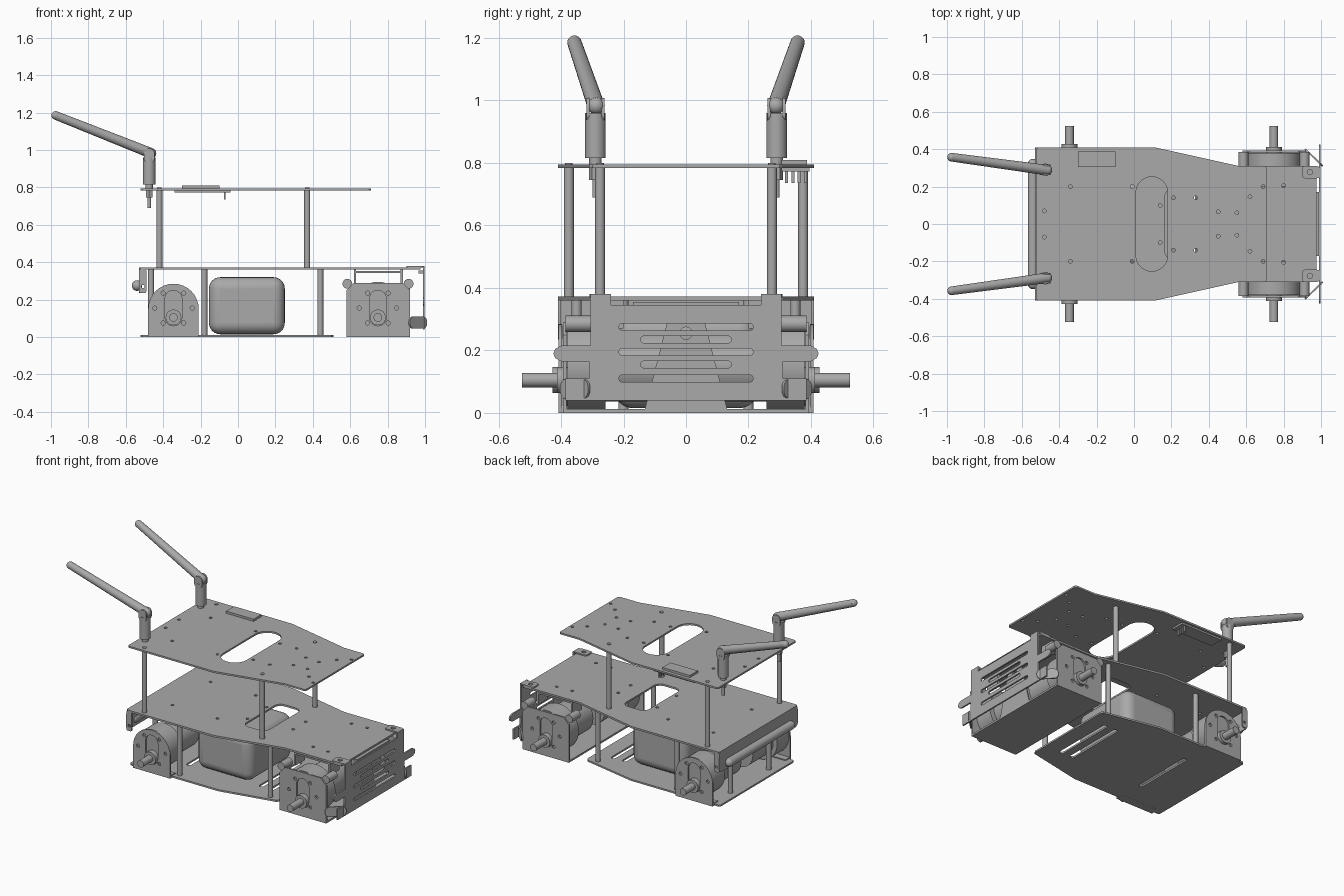
import bpy
from math import sin, cos, pi
from mathutils import Matrix, Vector

cube = bpy.data.objects.get("Cube")
if cube:
    bpy.data.objects.remove(cube, do_unlink=True)

grey = bpy.data.materials.new("plain grey")
grey.use_nodes = True
grey.diffuse_color = (0.4, 0.4, 0.4, 1)
grey.node_tree.nodes["Principled BSDF"].inputs["Base Color"].default_value = (0.4, 0.4, 0.4, 1)
made = []
SIDES = (("right", -1), ("left", 1))


def register(ob, name):
    ob.name = name
    ob.data.materials.clear()
    ob.data.materials.append(grey)
    made.append(ob)
    return ob


def rrect(cx, cy, w, h, r, n=6):
    """Rounded rectangle loop; a slot or circle when r is half the width."""
    pts = []
    for q, (sx, sy) in enumerate(((1, 1), (-1, 1), (-1, -1), (1, -1))):
        for i in range(n + 1):
            a = (q + i / n) * pi / 2
            pts.append((cx + sx * (w / 2 - r) + r * cos(a), cy + sy * (h / 2 - r) + r * sin(a)))
    return pts


def disc(cx, cy, r):
    return rrect(cx, cy, 2 * r, 2 * r, r, 3)


def mirrored(half):
    """Close an outline whose points lie on the positive second axis."""
    return half + [(a, -b) for a, b in reversed(half)]


AXES = {"z": ((1, 0, 0), (0, 1, 0), (0, 0, 1)),
        "y": ((1, 0, 0), (0, 0, 1), (0, -1, 0)),
        "x": ((0, 1, 0), (0, 0, 1), (1, 0, 0))}


def plate(name, loops, axis, at, thick):
    """Sheet with the first loop as outline and the rest as holes."""
    cu = bpy.data.curves.new(name, "CURVE")
    cu.dimensions = "2D"
    cu.fill_mode = "BOTH"
    cu.extrude = thick / 2
    for loop in loops:
        sp = cu.splines.new("POLY")
        sp.points.add(len(loop) - 1)
        for p, (a, b) in zip(sp.points, loop):
            p.co = (a, b, 0, 1)
        sp.use_cyclic_u = True
    tmp = bpy.data.objects.new(name, cu)
    bpy.context.collection.objects.link(tmp)
    dg = bpy.context.evaluated_depsgraph_get()
    me = bpy.data.meshes.new_from_object(tmp.evaluated_get(dg))
    bpy.data.objects.remove(tmp, do_unlink=True)
    m = Matrix(AXES[axis]).transposed().to_4x4()
    m.translation = Vector([at if c == axis else 0 for c in "xyz"])
    me.transform(m)
    ob = bpy.data.objects.new(name, me)
    bpy.context.collection.objects.link(ob)
    return register(ob, name)


def rod(name, a, b, r, r2=None, n=24):
    a, b = Vector(a), Vector(b)
    bpy.ops.mesh.primitive_cone_add(vertices=n, radius1=r, radius2=r if r2 is None else r2,
                                    depth=(b - a).length, location=(a + b) / 2)
    ob = bpy.context.object
    ob.rotation_euler = (b - a).to_track_quat("Z", "Y").to_euler()
    return register(ob, name)


def ball(name, p, r):
    bpy.ops.mesh.primitive_uv_sphere_add(segments=20, ring_count=10, radius=r, location=p)
    return register(bpy.context.object, name)


def box(name, lo, hi, bevel=0):
    lo, hi = Vector(lo), Vector(hi)
    bpy.ops.mesh.primitive_cube_add(size=1, location=(lo + hi) / 2)
    ob = bpy.context.object
    ob.scale = hi - lo
    bpy.ops.object.transform_apply(location=False, rotation=False)
    if bevel:
        m = ob.modifiers.new("round", "BEVEL")
        m.width, m.segments = bevel, 6
    return register(ob, name)


# Decks
def holes(spots, r=0.01):
    return [disc(x, s * y, r) for x, y in spots for s in (1, -1)]


top_spots = [(-.48, .07), (-.34, .2), (-.01, .2), (.21, .14), (.33, .14),
             (.45, .065), (.55, .06), (.62, .145), (.69, .2)]
plate("top_deck", [mirrored([(.71, .3), (.7, .31), (.56, .31), (.11, .41), (-.51, .41), (-.52, .4)]),
                   rrect(.095, 0, .17, .505, .085)] + holes(top_spots), "z", .79, .011)
plate("middle_deck", [mirrored([(.975, .31), (.56, .31), (.11, .41), (-.52, .41), (-.53, .4)]),
                      rrect(.25, 0, .17, .38, .045)]
      + holes([(.14, .1), (-.34, .2), (-.01, .2), (.69, .2), (.8, .205), (.45, .065)]), "z", .366, .012)
plate("bottom_deck", [mirrored([(.51, .3), (.5, .315), (.13, .39), (-.51, .39), (-.52, .38)])]
      + [rrect(x, 0, .03, .42, .015) for x in (.39, .31, -.22)], "z", .006, .011)

# Rear flap and tube
plate("rear_flap", [rrect(0, .3, .82, .13, .025)], "x", -.526, .008)
rod("rear_tube", (-.54, -.32, .275), (-.54, .32, .275), .028)

for side, s in SIDES:
    ball(side + "_rear_tube_end", (-.54, s * .32, .275), .028)
    plate(side + "_rear_tab", [rrect(-.51, .3, .04, .13, .012), disc(-.508, .27, .009)], "y", s * .405, .008)

    # Standoffs
    for i, (x, y) in enumerate(((-.42, .375), (.37, .275))):
        rod(f"{side}_upper_post_{i}", (x, s * y, .37), (x, s * y, .786), .016)
        rod(f"{side}_post_screw_{i}", (x, s * y, .79), (x, s * y, .8), .012)
    for i, (x, y) in enumerate(((-.18, .35), (.44, .29), (-.465, .2))):
        rod(f"{side}_lower_post_{i}", (x, s * y, .01), (x, s * y, .362), .016)

    # Antennas
    x, y = -.475, s * .29
    rod(side + "_antenna_stub", (x, y, .69), (x, y, .8), .01)
    rod(side + "_antenna_nut", (x, y, .745), (x, y, .785), .021, n=6)
    rod(side + "_antenna_neck", (x, y, .79), (x, y, .82), .02)
    rod(side + "_antenna_base", (x, y, .815), (x, y, .96), .033)
    for d in (-.024, .024):
        plate(side + "_antenna_fork", [rrect(x, .97, .056, .075, .024)], "y", y + d, .01)
    hinge, tip = (-.465, s * .288, .983), (-.975, s * .357, 1.185)
    rod(side + "_antenna_arm", hinge, tip, .028, .023)
    ball(side + "_antenna_hinge", hinge, .028)
    ball(side + "_antenna_tip", tip, .023)

    # Motors with gearboxes, mounts and shafts
    for place, x, y, r in (("rear", -.345, .403, .13), ("front", .748, .388, .145)):
        nm = f"{side}_{place}_"
        rod(nm + "gearbox", (x, s * (y - .13), .15), (x, s * (y - .008), .15), r, n=40)
        rod(nm + "motor", (x, s * .06, .15), (x, s * (y - .12), .15), r * .78, n=32)
        rod(nm + "collar", (x, s * (y - .02), .105), (x, s * (y + .025), .105), .042)
        rod(nm + "shaft", (x, s * y, .105), (x, s * .525, .105), .023)
        if place == "rear":
            outline = [(x + .135, 0), (x + .135, .15)]
            outline += [(x + .135 * cos(i * pi / 16), .15 + .135 * sin(i * pi / 16)) for i in range(1, 16)]
            outline += [(x - .135, .15), (x - .135, 0)]
            box(nm + "foot", (x - .135, s * y - .05 * (s > 0), .0), (x + .135, s * y + .05 * (s < 0), .018))
        else:
            outline = [(.58, 0), (.92, 0), (.92, .25), (.88, .29), (.62, .29), (.58, .25)]
        bolts = [disc(x + dx, z, .011) for dx, z in
                 ((-.1, .155), (.1, .155), (-.055, .235), (.055, .235), (-.055, .075), (.055, .075))]
        plate(nm + "mount", [outline, rrect(x, .155, .09, .19, .045)] + bolts, "y", s * y, .011)

    # Clamp blocks over the front motors
    for x in (.585, .912):
        rod(side + "_clamp_bolt", (x, s * .3, .285), (x, s * .385, .285), .026)
    for x in (.625, .875):
        box(side + "_clamp_leg", (x - .006, s * .25 - .05, .27), (x + .006, s * .25 + .05, .36))
    box(side + "_clamp_bar", (.62, s * .25 - .05, .343), (.88, s * .25 + .05, .353))

    # Bumper brackets and lower hooks
    plate(side + "_bumper_tab", [rrect(.945, s * .277, .09, .065, .012), disc(.94, s * .277, .014)], "z", .376, .009)
    hook = plate(side + "_bumper_hook", [rrect(0, .077, .13, .065, .03)], "x", 0, .009)
    hook.rotation_euler.z = s * .8
    hook.location = (.962, s * .355, 0)

# Front motor tray and centre support
box("front_tray", (.58, -.39, 0), (.92, .39, .012))
plate("front_support", [[(-.135, .0), (.135, 0), (.06, .29), (-.06, .29)], disc(0, .255, .02)], "x", .915, .008)

# Bumper with slits and side fingers
half = [(.345, .24), (.38, .24), (.38, .305), (.215, .305), (.215, .4), (.205, .418), (.19, .425),
        (.175, .418), (.165, .4), (.165, .31), (.11, .31), (.11, .385), (.04, .385)]
slits = [rrect(0, z, w, .022, .0109) for z, w in
         ((.275, .43), (.235, .29), (.195, .43), (.155, .29), (.11, .43))]
plate("bumper", [[(y, z) for z, y in mirrored(half)]] + slits, "x", .993, .01)
box("bumper_top_bar", (.965, -.17, .34), (.99, .17, .355))

# Battery pack
box("battery_pack", (-.155, -.23, .015), (.25, .23, .32), .06)

# Connector board with pins
box("connector_board", (-.34, .305, .773), (-.04, .395, .785))
box("connector_header", (-.3, .305, .79), (-.1, .388, .81))
for i in range(4):
    y = .322 + i * .02
    box(f"connector_pin_{i}", (-.076, y - .005, .735), (-.066, y + .005, .775))

# Smooth round parts, keep edges crisp
bpy.ops.object.select_all(action="DESELECT")
for ob in made:
    ob.select_set(True)
bpy.context.view_layer.objects.active = made[0]
bpy.ops.object.shade_smooth_by_angle(angle=pi / 6)
